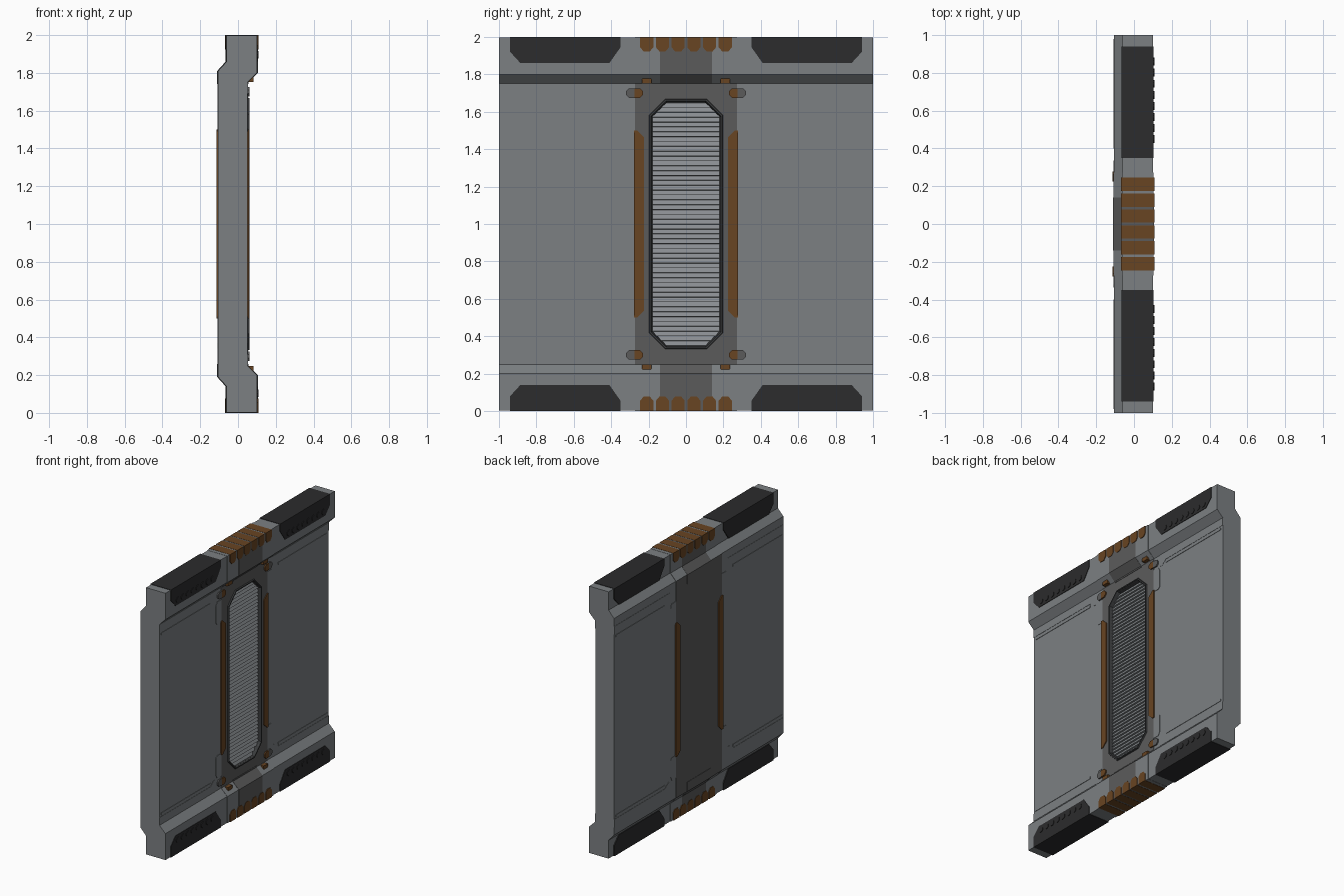
import bpy, bmesh, math

if "Cube" in bpy.data.objects:
    bpy.data.objects.remove(bpy.data.objects["Cube"])

def material(name, rgb):
    m = bpy.data.materials.new(name)
    m.diffuse_color = (*rgb, 1)
    m.use_nodes = True
    m.node_tree.nodes["Principled BSDF"].inputs["Base Color"].default_value = m.diffuse_color
    return m

GREY = material("panel grey", (0.20, 0.215, 0.225))
DARK = material("dark grey", (0.105, 0.105, 0.105))
BLACK = material("black rubber", (0.025, 0.025, 0.026))
FRAME = material("vent frame charcoal", (0.04, 0.042, 0.044))
BROWN = material("copper brown", (0.14, 0.058, 0.016))
LIGHT = material("slat grey", (0.25, 0.265, 0.28))

def finish(name, bm, mats):
    bmesh.ops.recalc_face_normals(bm, faces=bm.faces)
    me = bpy.data.meshes.new(name)
    bm.to_mesh(me)
    bm.free()
    for m in mats:
        me.materials.append(m)
    ob = bpy.data.objects.new(name, me)
    bpy.context.collection.objects.link(ob)
    return ob

def add_prism(bm, a, b):
    """Join two matching loops of points into a closed solid."""
    va = [bm.verts.new(p) for p in a]
    vb = [bm.verts.new(p) for p in b]
    n = len(va)
    bm.faces.new(va)
    bm.faces.new(vb[::-1])
    for i in range(n):
        j = (i + 1) % n
        bm.faces.new((va[i], vb[i], vb[j], va[j]))

def plates(name, pts, spans, mat, sy=(1, -1), sz=(1, -1)):
    """Outline in (y, z) extruded along x, mirrored across y = 0 and z = 1."""
    bm = bmesh.new()
    for x0, x1 in spans:
        for s in sy:
            for t in sz:
                loop = [(s * y, 1 + t * (z - 1)) for y, z in pts]
                add_prism(bm, [(x0, *p) for p in loop], [(x1, *p) for p in loop])
    return finish(name, bm, [mat])

def extrude_y(name, pts, ranges, mats):
    bm = bmesh.new()
    for y0, y1 in ranges:
        add_prism(bm, [(x, y0, z) for x, z in pts], [(x, y1, z) for x, z in pts])
    return finish(name, bm, mats)

def wall_profile(d=0.0):
    """Side section of the wall, pushed out by d."""
    e = 0.003 - d / 2
    return [(-0.06 - d, e), (0.10 + d, e), (0.10 + d, 0.20), (0.05 + d, 0.25),
            (0.05 + d, 1.75), (0.10 + d, 1.80), (0.10 + d, 2 - e), (-0.06 - d, 2 - e),
            (-0.06 - d, 1.86), (-0.105 - d, 1.81), (-0.105 - d, 0.19), (-0.06 - d, 0.14)]

def octagon(hy, z0, z1, c):
    return [(-hy, z0 + c), (-hy + c, z0), (hy - c, z0), (hy, z0 + c),
            (hy, z1 - c), (hy - c, z1), (-hy + c, z1), (-hy, z1 - c)]

# Outer wall panels
extrude_y("wall_panels", wall_profile(), [(-1, -0.27), (0.27, 1)], [GREY])

# Centre column: dark between the rails, grey on the rails
column = extrude_y("centre_column", wall_profile(0.003), [(-0.272, 0.272)], [GREY, DARK])
for p in column.data.polygons:
    if abs(p.center.z - 1) < 0.5 and abs(p.normal.x) > 0.9:
        p.material_index = 1

# Dark band over the top and bottom rails of the column
o, r = 0.0055, [(-0.14, 0.14)]
for label, t in (("lower", 1), ("upper", -1)):
    pts = [(-0.06 - o, 0.001), (0.10 + o, 0.001), (0.10 + o, 0.20), (0.05 + o, 0.25),
           (0.05 + o, 0.26), (-0.105 - o, 0.26), (-0.105 - o, 0.19), (-0.06 - o, 0.14)]
    extrude_y(label + "_rail_band", [(x, 1 + t * (z - 1)) for x, z in pts], r, [DARK])

# Vent pocket cutter
cutter = plates("vent_cutter", octagon(0.19, 0.345, 1.655, 0.085), [(0.015, 0.2)], DARK, (1,), (1,))
cutter.hide_render = True
cutter.display_type = 'WIRE'
cut = column.modifiers.new("vent pocket", 'BOOLEAN')
cut.operation = 'DIFFERENCE'
cut.object = cutter
cut.solver = 'EXACT'

# Vent frame: bevelled octagonal ring
bm = bmesh.new()
rings = []
for hy, inset, x in ((0.200, 0, 0.05), (0.196, 0.004, 0.062), (0.188, 0.012, 0.062), (0.176, 0.024, 0.02)):
    rings.append([bm.verts.new((x, y, z)) for y, z in
                  octagon(hy, 0.33 + inset, 1.67 - inset, 0.088 - inset * 0.5)])
for a, b in zip(rings, rings[1:]):
    for i in range(8):
        j = (i + 1) % 8
        bm.faces.new((a[i], a[j], b[j], b[i]))
finish("vent_frame", bm, [FRAME])

# Vent slats: sawtooth sheet behind the frame
N, z0, z1 = 50, 0.35, 1.65
step = (z1 - z0) / N
saw = [(0.016, z1), (0.016, z0)]
for i in range(N):
    saw += [(0.044, z0 + i * step), (0.032, z0 + (i + 0.92) * step)]
extrude_y("vent_slats", saw, [(-0.18, 0.18)], [LIGHT])

# Copper strips beside the vent, front and back
BOTH = [(0.045, 0.059), (-0.114, -0.10)]
plates("copper_strips", [(0.278, 0.50), (0.278, 1.50), (0.262, 1.50), (0.225, 1.465),
                         (0.225, 0.535), (0.262, 0.50)], BOTH, BROWN, sz=(1,))

# Copper contact tabs wrapped over the rails
for i in range(6):
    c = -0.21 + i * 0.084
    w = 0.035
    plates(f"contact_tab_{i + 1}", [(c - w, 2), (c - w, 1.945), (c - w + 0.018, 1.923),
           (c + w - 0.018, 1.923), (c + w, 1.945), (c + w, 2)],
           [(-0.068, 0.108)], BROWN, sy=(1,))

# Black grip pads wrapped over the rails
plates("grip_pads", [(0.35, 2), (0.35, 1.945), (0.41, 1.86), (0.885, 1.86), (0.94, 1.92), (0.94, 2)],
       [(-0.067, 0.104)], BLACK)

# Grip pad studs
for i in range(8):
    c = 0.45 + i * 0.0585
    plates(f"pad_studs_{i + 1}", [(c + 0.021 * math.cos(k * math.pi / 5),
           1.897 + 0.021 * math.sin(k * math.pi / 5)) for k in range(10)],
           [(0.10, 0.108)], BLACK)

# Corner latches: copper inner half, dark outer half
plates("latch_copper", [(0.275, 1.675), (0.275, 1.725), (0.245, 1.725), (0.23, 1.71),
                        (0.23, 1.69), (0.245, 1.675)], [(0.045, 0.062)], BROWN)
plates("latch_cap", [(0.275, 1.675), (0.305, 1.675), (0.32, 1.69), (0.32, 1.71),
                     (0.305, 1.725), (0.275, 1.725)], [(0.045, 0.060)], DARK)

# Small copper keys at the rail slope
plates("slope_keys", [(0.185, 1.752), (0.235, 1.752), (0.235, 1.775), (0.225, 1.785),
                      (0.195, 1.785), (0.185, 1.775)], [(0.045, 0.082)], BROWN)

# Thin raised corner plates and panel trim lines, front and back
THIN = [(0.045, 0.053), (-0.108, -0.10)]
plates("corner_plates", [(0.27, 1.49), (0.32, 1.49), (0.335, 1.505), (0.335, 1.63),
                         (0.32, 1.66), (0.27, 1.66)], THIN, GREY)
plates("panel_trim", [(0.40, 1.665), (0.98, 1.665), (0.98, 1.68), (0.40, 1.68)], THIN, GREY)
plates("panel_border", [(0.36, 1.66), (0.40, 1.692), (1.0, 1.692), (1.0, 1.75),
                        (0.34, 1.75), (0.34, 1.66)], [(0.045, 0.052), (-0.107, -0.10)], GREY)
